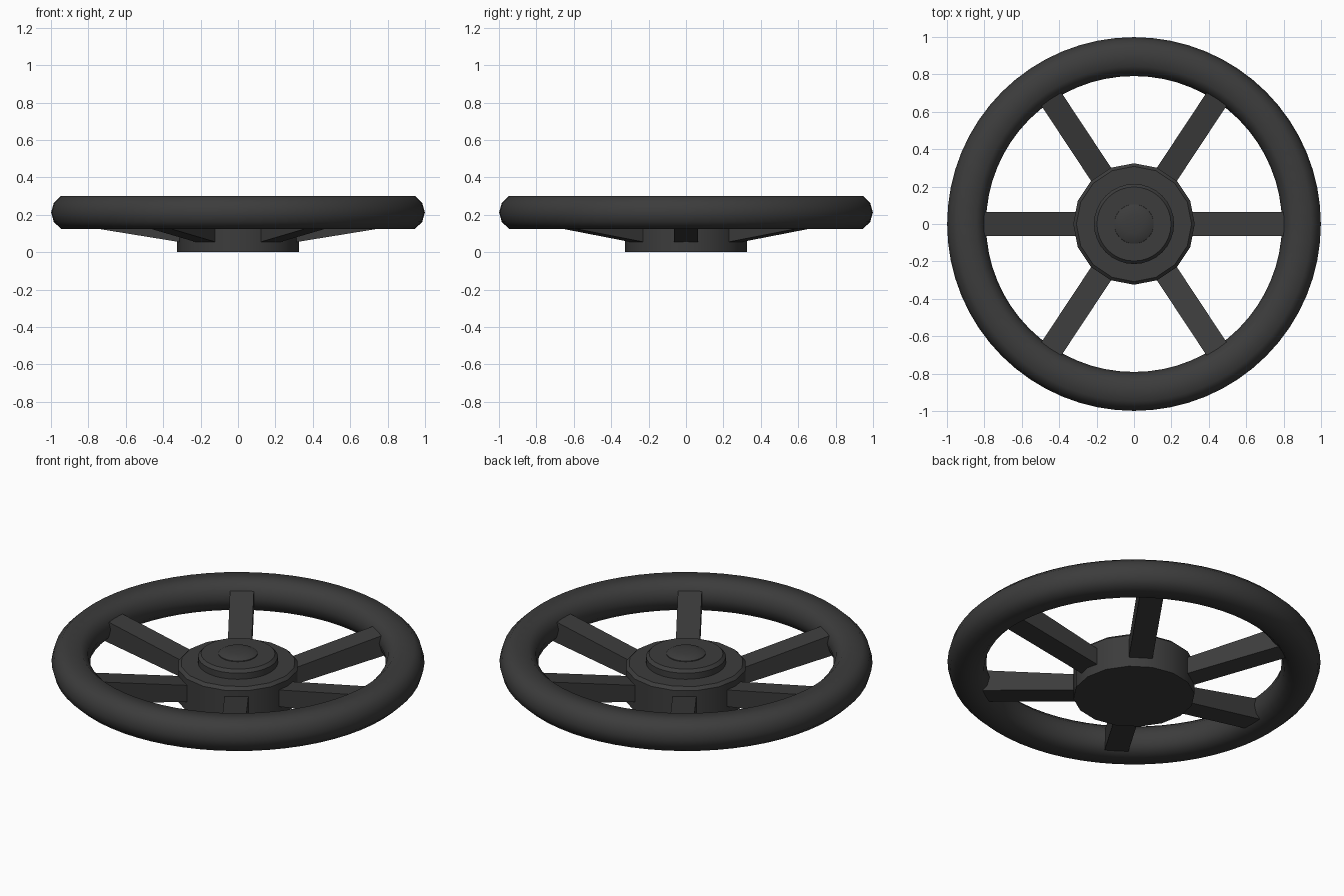
import bpy, bmesh
from math import sin, cos, radians, pi

if "Cube" in bpy.data.objects:
    bpy.data.objects.remove(bpy.data.objects["Cube"])

dark = bpy.data.materials.new("dark_rubber")
dark.diffuse_color = (0.045, 0.045, 0.045, 1)
dark.use_nodes = True
dark.node_tree.nodes["Principled BSDF"].inputs["Base Color"].default_value = dark.diffuse_color


def finish(name, bm, angle):
    bmesh.ops.remove_doubles(bm, verts=bm.verts, dist=1e-5)
    bmesh.ops.recalc_face_normals(bm, faces=bm.faces)
    mesh = bpy.data.meshes.new(name)
    bm.to_mesh(mesh)
    bm.free()
    mesh.materials.append(dark)
    obj = bpy.data.objects.new(name, mesh)
    bpy.context.collection.objects.link(obj)
    bpy.ops.object.select_all(action='DESELECT')
    obj.select_set(True)
    bpy.context.view_layer.objects.active = obj
    if angle:
        bpy.ops.object.shade_smooth_by_angle(angle=radians(angle))
    return obj


def lathe(name, profile, steps, closed=False, angle=35):
    bm = bmesh.new()
    vs = [bm.verts.new((r, 0, z)) for r, z in profile]
    edges = [bm.edges.new(p) for p in zip(vs, vs[1:])]
    if closed:
        edges.append(bm.edges.new((vs[-1], vs[0])))
    bmesh.ops.spin(bm, geom=vs + edges, cent=(0, 0, 0), axis=(0, 0, 1),
                   angle=2 * pi, steps=steps, use_merge=True)
    return finish(name, bm, angle)


# Rim: round section with flattened top and bottom
section = [(0.895 + 0.104 * cos(radians(a)), 0.2125 + 0.101 * sin(radians(a)))
           for a in (0, 30, 60, 120, 150, 180, 210, 240, 300, 330)]
lathe("rim", section, 64, closed=True, angle=65)

# Hub drum, raised boss and shallow domed cap
lathe("hub", [(0, 0), (0.325, 0), (0.325, 0.19), (0.308, 0.207), (0, 0.207)], 16)
lathe("boss", [(0, 0.19), (0.214, 0.19), (0.214, 0.243), (0.198, 0.26), (0, 0.26)], 32)
lathe("cap", [(0, 0.25), (0.107, 0.25), (0.105, 0.264), (0.085, 0.274),
              (0.05, 0.28), (0, 0.282)], 32, angle=50)

# Spokes: bars rising from the hub to the rim
HALF = 0.064
side = [(0.22, 0.039), (0.86, 0.143), (0.86, 0.268), (0.22, 0.133)]
for i, deg in enumerate((0, 56.5, 123.5, 180, 236.5, 303.5)):
    bm = bmesh.new()
    face = bm.faces.new([bm.verts.new((r, -HALF, z)) for r, z in side])
    new = bmesh.ops.extrude_face_region(bm, geom=[face])["geom"]
    bmesh.ops.translate(bm, vec=(0, 2 * HALF, 0),
                        verts=[v for v in new if isinstance(v, bmesh.types.BMVert)])
    spoke = finish(f"spoke_{i + 1}", bm, 0)
    spoke.rotation_euler.z = radians(deg)
